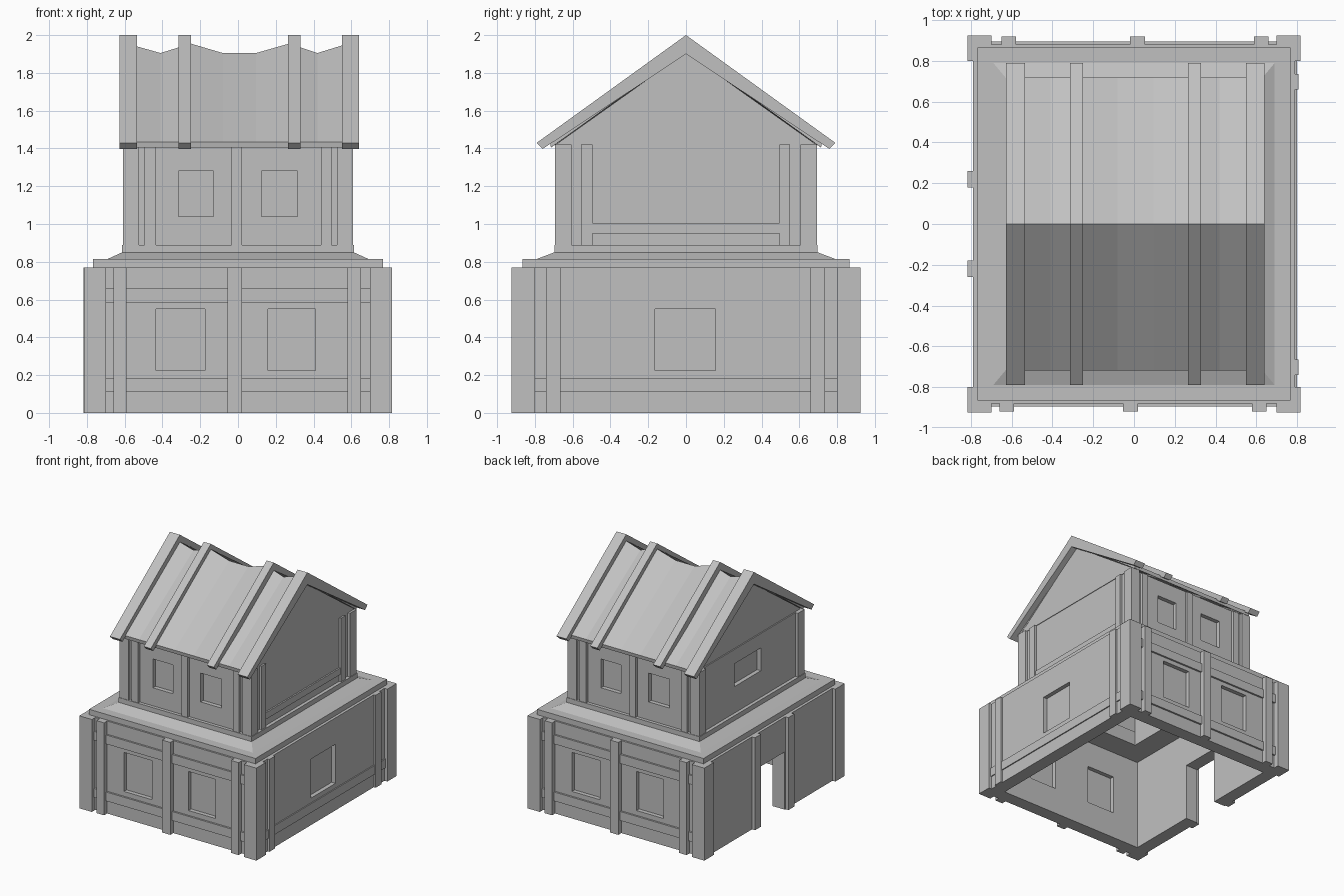
import bpy
import bmesh

if "Cube" in bpy.data.objects:
    bpy.data.objects.remove(bpy.data.objects["Cube"], do_unlink=True)

grey = bpy.data.materials.new("plain_grey")
grey.use_nodes = True
COLOUR = (0.53, 0.53, 0.53, 1)
grey.diffuse_color = COLOUR
grey.node_tree.nodes["Principled BSDF"].inputs["Base Color"].default_value = COLOUR


def finish(name, bm):
    bmesh.ops.recalc_face_normals(bm, faces=bm.faces)
    mesh = bpy.data.meshes.new(name)
    bm.to_mesh(mesh)
    bm.free()
    mesh.materials.append(grey)
    ob = bpy.data.objects.new(name, mesh)
    bpy.context.collection.objects.link(ob)
    return ob


def add_box(bm, xs, ys, zs):
    verts = bmesh.ops.create_cube(bm, size=1)["verts"]
    for v in verts:
        for i, (a, b) in enumerate((xs, ys, zs)):
            v.co[i] = (a + b) / 2 + v.co[i] * (b - a)


def boxes(name, items):
    bm = bmesh.new()
    for item in items:
        add_box(bm, *item)
    return finish(name, bm)


def cut(ob, cutter):
    cutter.hide_render = True
    mod = ob.modifiers.new("cut", "BOOLEAN")
    mod.operation = "DIFFERENCE"
    mod.solver = "EXACT"
    mod.object = cutter
    deps = bpy.context.evaluated_depsgraph_get()
    mesh = bpy.data.meshes.new_from_object(ob.evaluated_get(deps))
    ob.modifiers.clear()
    ob.data = mesh
    bpy.data.objects.remove(cutter, do_unlink=True)


def turned(s, xs, ys, zs):
    """Turn a front part half round to the back when s is -1."""
    if s > 0:
        return xs, ys, zs
    return (-xs[1], -xs[0]), (-ys[1], -ys[0]), zs


def extrude_x(name, profile, spans):
    """Prisms of a y-z profile along several x spans."""
    bm = bmesh.new()
    for a, b in spans:
        ends = [[bm.verts.new((x, y, z)) for y, z in profile] for x in (a, b)]
        bm.faces.new(ends[0])
        bm.faces.new(ends[1])
        for i in range(len(profile)):
            j = (i + 1) % len(profile)
            bm.faces.new((ends[0][i], ends[0][j], ends[1][j], ends[1][i]))
    return finish(name, bm)


def storey(name, hx, hy, zs, thick, windows, door=None):
    """Hollow wall box with recessed panes; windows are through boxes."""
    wall = boxes(name + "_walls", [((-hx, hx), (-hy, hy), zs)])
    inner = ((thick - hx, hx - thick), (thick - hy, hy - thick), (zs[0] - 1, zs[1] + 1))
    cut(wall, boxes("cavity_cutter", [inner]))
    holes = [w for w, axis in windows] + ([door] if door else [])
    cut(wall, boxes("window_cutter", holes))
    panes = []
    for w, axis in windows:
        pane = list(w)
        half = hx if axis == 0 else hy
        side = 1 if sum(w[axis]) > 0 else -1
        pane[axis] = tuple(sorted((side * (half - 0.035), side * (half - 0.075))))
        panes.append(pane)
    boxes(name + "_window_panes", panes)


# Lower storey walls
LX, LY, LZ = 0.79, 0.88, (0, 0.77)
low = [(turned(s, xs, (-1, -0.7), (0.225, 0.55)), 1)
       for s in (1, -1) for xs in ((-0.435, -0.175), (0.16, 0.41))]
low.append((((0.6, 0.9), (-0.165, 0.155), (0.225, 0.55)), 0))
storey("lower", LX, LY, LZ, 0.11, low, ((-0.9, -0.6), (-0.17, 0.17), (-0.1, 0.48)))

# Lower timber posts and rails
boxes("lower_corner_posts", [
    (tuple(sorted((sx * 0.70, sx * 0.816))), tuple(sorted((sy * 0.80, sy * 0.924))), LZ)
    for sx in (1, -1) for sy in (1, -1)])
boxes("lower_front_and_back_posts", [
    turned(s, xs, (-0.92, -0.87), LZ)
    for s in (1, -1) for xs in ((-0.66, -0.59), (-0.055, 0.02), (0.58, 0.65))])
boxes("lower_front_and_back_rails", [
    turned(s, (-0.71, 0.70), (-0.895, -0.87), zs)
    for s in (1, -1) for zs in ((0.11, 0.185), (0.585, 0.66))])
boxes("lower_side_posts", [((0.78, 0.807), ys, LZ) for ys in ((-0.74, -0.665), (0.66, 0.735))])
boxes("lower_side_rail", [((0.78, 0.799), (-0.81, 0.81), (0.11, 0.185))])
boxes("door_posts", [((-0.818, -0.78), ys, LZ) for ys in ((-0.26, -0.18), (0.18, 0.26))])

# Stepped ledge between the storeys, a closed ring of stacked rectangles
steps = [(0.767, 0.865, 0.77), (0.767, 0.865, 0.815), (0.69, 0.79, 0.815),
         (0.613, 0.697, 0.85), (0.613, 0.697, 0.89), (0.49, 0.57, 0.89),
         (0.49, 0.57, 0.77)]
bm = bmesh.new()
rings = [[bm.verts.new((sx * x, sy * y, z))
          for sx, sy in ((-1, -1), (1, -1), (1, 1), (-1, 1))] for x, y, z in steps]
for i, ring in enumerate(rings):
    above = rings[(i + 1) % len(rings)]
    for j in range(4):
        k = (j + 1) % 4
        bm.faces.new((ring[j], ring[k], above[k], above[j]))
finish("ledge", bm)

# Upper storey walls
UX, UY, UZ = 0.585, 0.67, (0.89, 1.42)
high = [(turned(s, xs, (-1, -0.5), (1.04, 1.28)), 1)
        for s in (1, -1) for xs in ((-0.315, -0.13), (0.125, 0.315))]
high.append((((-0.9, -0.4), (-0.15, 0.20), (1.11, 1.30)), 0))
storey("upper", UX, UY, UZ, 0.09, high)

# Upper timber posts and rails
boxes("upper_corner_posts", [
    (tuple(sorted((sx * 0.525, sx * 0.608))), tuple(sorted((sy * 0.605, sy * 0.693))), UZ)
    for sx in (1, -1) for sy in (1, -1)])
boxes("upper_front_and_back_posts", [
    turned(s, xs, (-0.692, -0.66), (0.89, 1.41))
    for s in (1, -1) for xs in ((-0.495, -0.435), (-0.035, 0.02), (0.44, 0.495))])
boxes("upper_side_posts", [((0.575, 0.604), ys, UZ) for ys in ((-0.555, -0.495), (0.495, 0.55))])
boxes("upper_side_rail", [((0.575, 0.597), (-0.5, 0.5), (0.95, 1.005))])

# Gable walls
extrude_x("gables", [(-0.69, 1.42), (0.69, 1.42), (0, 1.91)], ((-0.575, -0.50), (0.50, 0.59)))

# Rafters
rafter = [(0, 2), (0.79, 1.43), (0.758, 1.398), (0, 1.90), (-0.758, 1.398), (-0.79, 1.43)]
extrude_x("rafters", rafter,
          ((-0.627, -0.535), (-0.315, -0.25), (0.265, 0.33), (0.55, 0.64)))

# Sagging roof covering, slack at the ridge and straight at the eaves
ridge = [(-0.58, 1.955), (-0.535, 1.94), (-0.41, 1.905), (-0.25, 1.955), (-0.08, 1.905),
         (0.095, 1.905), (0.27, 1.955), (0.42, 1.905), (0.55, 1.945), (0.59, 1.955)]
bm = bmesh.new()
section = []
for x, top in ridge:
    line = [(-0.72, 1.435), (0, top), (0.72, 1.435), (0.715, 1.405), (0, top - 0.035), (-0.715, 1.405)]
    section.append([bm.verts.new((x, y, z)) for y, z in line])
for a, b in zip(section, section[1:]):
    for i in range(6):
        j = (i + 1) % 6
        bm.faces.new((a[i], a[j], b[j], b[i]))
bm.faces.new(section[0])
bm.faces.new(section[-1])
finish("roof_covering", bm)
